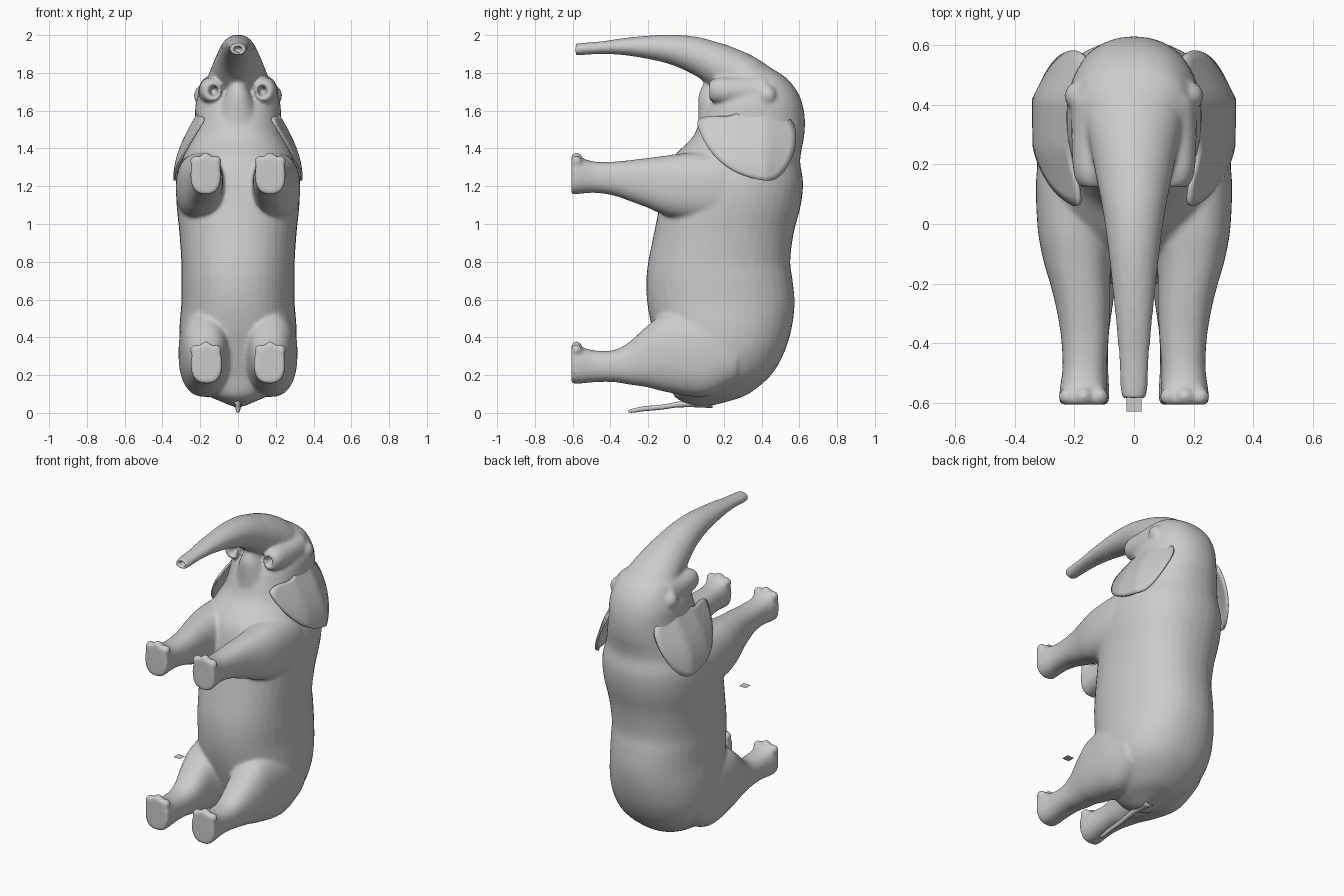
import bpy, bmesh, math
from mathutils import Vector, Matrix

if "Cube" in bpy.data.objects:
    bpy.data.objects.remove(bpy.data.objects["Cube"])


def catmull(a, b, c, d, t):
    return 0.5 * (2*b + (c-a)*t + (2*a-5*b+4*c-d)*t*t + (3*b-a-3*c+d)*t**3)


def refine(rows, steps, closed=False):
    """Smoothly interpolate between the given rows of numbers."""
    rows = [Vector(r) for r in rows]
    n = len(rows)
    get = (lambda i: rows[i % n]) if closed else (lambda i: rows[max(0, min(n-1, i))])
    out = [catmull(get(i-1), get(i), get(i+1), get(i+2), k/steps)
           for i in range(n if closed else n-1) for k in range(steps)]
    return out if closed else out + [rows[-1]]


def loft(bm, rows, axis, mirror=1, power=2.2, steps=4, seg=40):
    """Rows are (position on axis, low, high, x low, x high)."""
    rings = []
    for p, lo, hi, x0, x1 in refine(rows, steps):
        ring = []
        for i in range(seg):
            a = 2*math.pi*i/seg
            c, s = math.cos(a), math.sin(a)
            u = math.copysign(abs(c)**(2/power), c)
            v = math.copysign(abs(s)**(2/power), s)
            x = mirror*((x0+x1)/2 + u*(x1-x0)/2)
            w = (lo+hi)/2 + v*(hi-lo)/2
            ring.append(bm.verts.new((x, p, w) if axis == 'y' else (x, w, p)))
        rings.append(ring)
    for a, b in zip(rings, rings[1:]):
        for i in range(seg):
            j = (i+1) % seg
            bm.faces.new((a[i], a[j], b[j], b[i]))
    bm.faces.new(rings[0])
    bm.faces.new(rings[-1])


def ball(bm, loc, scale):
    bmesh.ops.create_uvsphere(bm, u_segments=20, v_segments=12, radius=1,
                              matrix=Matrix.Translation(loc) @ Matrix.Diagonal((*scale, 1)))


def finish(name, bm):
    bmesh.ops.recalc_face_normals(bm, faces=bm.faces[:])
    me = bpy.data.meshes.new(name)
    bm.to_mesh(me)
    bm.free()
    for p in me.polygons:
        p.use_smooth = True
    ob = bpy.data.objects.new(name, me)
    bpy.context.collection.objects.link(ob)
    return ob


bm = bmesh.new()

# torso, neck and skull: z, belly y, back y, half width
torso = [(.035, .06, .12, .03), (.06, -.02, .22, .09), (.1, -.07, .33, .17),
         (.2, -.1, .45, .265), (.32, -.14, .52, .305), (.45, -.18, .56, .31),
         (.58, -.205, .575, .3), (.7, -.21, .565, .3), (.8, -.2, .552, .3),
         (.95, -.17, .57, .31), (1.1, -.14, .608, .325), (1.22, -.12, .62, .325),
         (1.32, -.09, .605, .3), (1.38, -.045, .61, .28), (1.46, .035, .625, .25),
         (1.55, .075, .63, .23), (1.63, .11, .618, .225), (1.7, .16, .59, .205),
         (1.77, .22, .535, .175), (1.82, .3, .46, .11)]
loft(bm, [(z, a, b, -w, w) for z, a, b, w in torso], 'z')

# forehead and trunk: y, underside z, top z, half width
trunk = [(.5, 1.5, 1.79, .16), (.37, 1.55, 1.88, .17), (.25, 1.65, 1.935, .145),
         (.15, 1.71, 1.967, .126), (.05, 1.785, 1.992, .106), (-.1, 1.85, 2.003, .085),
         (-.3, 1.89, 1.988, .064), (-.45, 1.9, 1.967, .051), (-.582, 1.892, 1.956, .043)]
nostril = [(-.582, 1.905, 1.943, .027), (-.53, 1.908, 1.94, .022)]
loft(bm, [(y, a, b, -w, w) for y, a, b, w in trunk + nostril], 'y', power=2)

# lower jaw
loft(bm, [(1.45, .06, .35, -.16, .16), (1.58, .065, .3, -.11, .11),
          (1.67, .065, .25, -.075, .075), (1.73, .085, .21, -.045, .045),
          (1.785, .12, .165, -.01, .01)], 'z', power=2)

front_leg = [(-.607, 1.155, 1.365, .09, .252), (-.56, 1.16, 1.35, .09, .25),
             (-.48, 1.165, 1.33, .092, .24), (-.38, 1.15, 1.33, .085, .245),
             (-.28, 1.115, 1.34, .08, .262), (-.2, 1.085, 1.35, .08, .282),
             (-.12, 1.05, 1.36, .075, .305), (0, 1.02, 1.375, .06, .325),
             (.2, 1.0, 1.38, .04, .325), (.4, 1.05, 1.35, .08, .27)]
hind_leg = [(-.607, .155, .365, .085, .25), (-.56, .155, .35, .083, .248),
            (-.48, .163, .33, .087, .24), (-.38, .163, .333, .085, .245),
            (-.3, .15, .375, .075, .255), (-.2, .135, .465, .06, .28),
            (-.1, .11, .53, .04, .3), (.1, .085, .55, .03, .315),
            (.27, .16, .5, .05, .3)]
tusk_socket = [(.42, 1.6, 1.78, .1, .21), (.28, 1.63, 1.775, .09, .21),
               (.17, 1.64, 1.775, .085, .203), (.125, 1.655, 1.755, .09, .18),
               (.13, 1.672, 1.735, .1, .155), (.21, 1.685, 1.725, .115, .145)]
for s in (-1, 1):
    loft(bm, front_leg, 'y', s, 2.4)
    loft(bm, hind_leg, 'y', s, 2.4)
    loft(bm, tusk_socket, 'y', s, 2)
    # brow
    ball(bm, (s*.185, .43, 1.68), (.05, .05, .055))
    # toes
    for z in (.345, 1.345):
        for dx, dz in ((-.055, -.012), (0, .005), (.055, -.012)):
            ball(bm, (s*(.17+dx), -.58, z+dz), (.03, .03, .03))

body = finish("elephant_body", bm)
m = body.modifiers.new("fuse", 'REMESH')
m.mode = 'VOXEL'
m.voxel_size = .009
m.use_smooth_shade = True
m = body.modifiers.new("soften", 'SMOOTH')
m.factor = .5
m.iterations = 14

# ears: outline in y, z with a flare towards the rear edge
outline = [(.065, 1.545), (.12, 1.568), (.23, 1.57), (.34, 1.61), (.46, 1.61), (.56, 1.54),
           (.58, 1.44), (.55, 1.33), (.49, 1.25), (.42, 1.23), (.3, 1.26), (.2, 1.315),
           (.12, 1.4), (.073, 1.49)]


def ear_x(y, z):
    flare = .2 + .135*math.sin(min(1, max(0, (1.6-z)/.36))*math.pi/2)
    return flare - .5*max(0, y-.42) - .25*max(0, .25-y)


for s, side in ((-1, "left"), (1, "right")):
    bm = bmesh.new()
    pts = refine(outline, 5, closed=True)
    mid = Vector((.34, 1.42))
    rings = []
    for k in range(1, 9):
        ring = []
        for p in pts:
            q = mid + (p-mid)*k/8
            ring.append(bm.verts.new((s*ear_x(*q), q.x, q.y)))
        rings.append(ring)
    n = len(pts)
    bm.faces.new(rings[0])
    for a, b in zip(rings, rings[1:]):
        for i in range(n):
            bm.faces.new((a[i], a[(i+1) % n], b[(i+1) % n], b[i]))
    ear = finish(side + "_ear", bm)
    m = ear.modifiers.new("thickness", 'SOLIDIFY')
    m.thickness = .014
    m.offset = 0

    # eye
    bm = bmesh.new()
    ball(bm, (s*.193, .395, 1.71), (.016, .024, .02))
    finish(side + "_eye", bm)

# tail
bm = bmesh.new()
tail = [(.14, .06, .035), (.04, .052, .022), (-.05, .043, .015), (-.13, .03, .013),
        (-.22, .022, .013), (-.28, .012, .011), (-.305, .008, .006)]
loft(bm, [(y, z-r, z+r, -r, r) for y, z, r in tail], 'y', power=2, seg=16)
finish("tail", bm)

# small flat plate in front of the belly
bm = bmesh.new()
bmesh.ops.create_grid(bm, x_segments=1, y_segments=1, size=.025,
                      matrix=Matrix.Translation((0, -.605, .68)))
finish("small_plate", bm)
